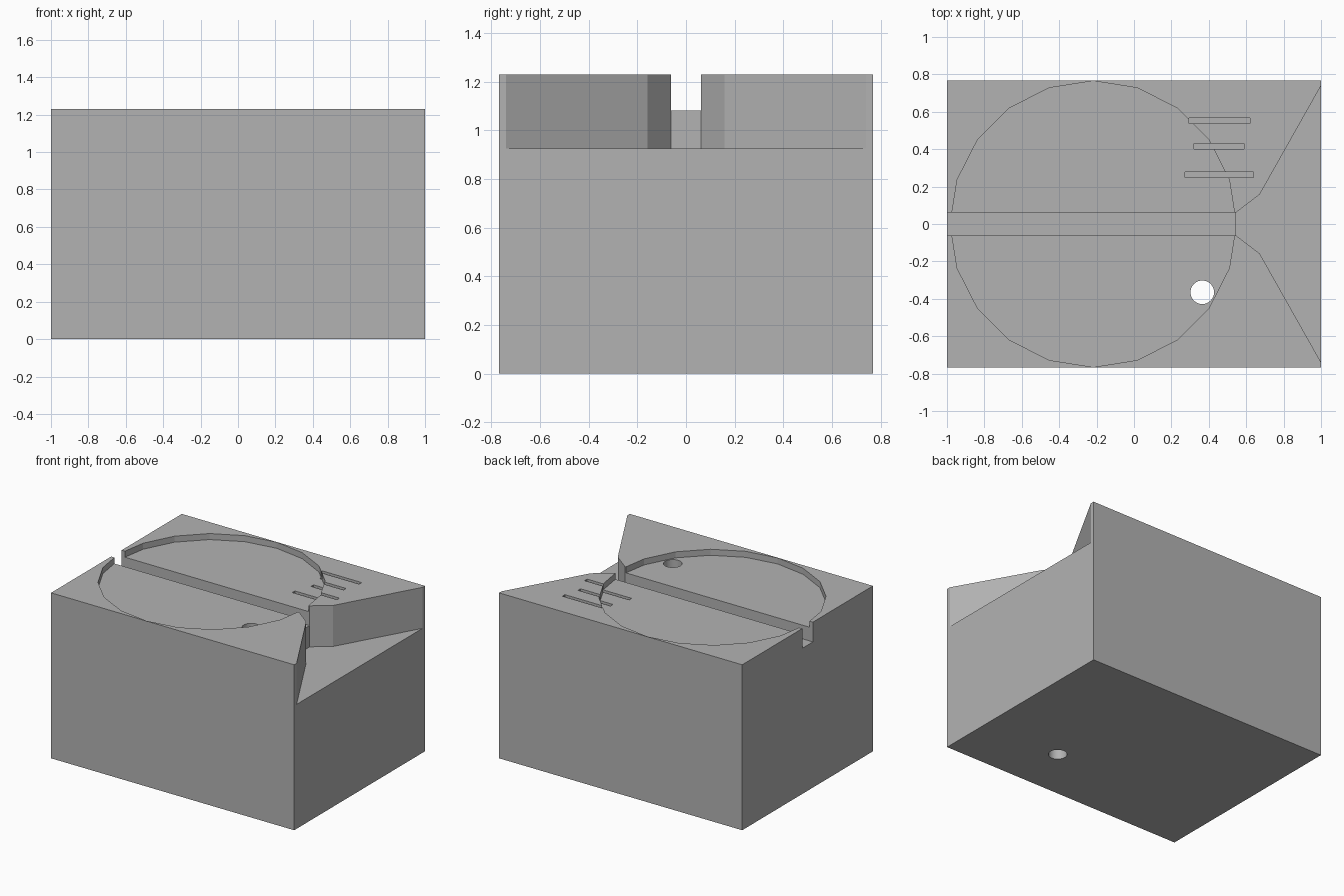
import bpy
import bmesh
from math import cos, sin, tau

default_cube = bpy.data.objects.get("Cube")
if default_cube:
    bpy.data.objects.remove(default_cube, do_unlink=True)

HALF_X, HALF_Y, TOP = 1.0, 0.768, 1.23
ABOVE = TOP + 0.1

grey = bpy.data.materials.new("plain grey")
grey.use_nodes = True
colour = (0.45, 0.45, 0.45, 1)
grey.diffuse_color = colour
grey.node_tree.nodes["Principled BSDF"].inputs["Base Color"].default_value = colour


def prism(name, outline, low, high):
    """Extrude a flat outline between two heights."""
    bm = bmesh.new()
    base = bm.faces.new([bm.verts.new((x, y, low)) for x, y in outline])
    grown = bmesh.ops.extrude_face_region(bm, geom=[base])["geom"]
    for v in grown:
        if isinstance(v, bmesh.types.BMVert):
            v.co.z = high
    bmesh.ops.recalc_face_normals(bm, faces=bm.faces)
    mesh = bpy.data.meshes.new(name)
    bm.to_mesh(mesh)
    bm.free()
    mesh.materials.append(grey)
    obj = bpy.data.objects.new(name, mesh)
    bpy.context.collection.objects.link(obj)
    return obj


def box(x0, x1, y0, y1):
    return [(x0, y0), (x1, y0), (x1, y1), (x0, y1)]


def circle(cx, cy, radius, sides):
    return [(cx + radius * cos(tau * i / sides), cy + radius * sin(tau * i / sides))
            for i in range(sides)]


def cut(target, name, outline, low, high=ABOVE):
    """Carve a prism out of the target, then drop the cutter."""
    cutter = prism(name, outline, low, high)
    cutter.hide_render = True
    mod = target.modifiers.new(name, 'BOOLEAN')
    mod.operation = 'DIFFERENCE'
    mod.solver = 'EXACT'
    mod.object = cutter
    bpy.context.view_layer.objects.active = target
    bpy.ops.object.modifier_apply(modifier=mod.name)
    bpy.data.objects.remove(cutter, do_unlink=True)


# Solid block
block = prism("block", box(-HALF_X, HALF_X, -HALF_Y, HALF_Y), 0, TOP)

# Shallow round recess and the long slot across it
cut(block, "round_recess", circle(-0.218, 0, 0.765, 20), TOP - 0.045)
cut(block, "long_slot", box(-1.1, 0.56, -0.062, 0.062), 1.083)

# Flared spout, mirrored about the centre line
side = [(0.546, 0.062), (0.672, 0.158), (1.02, 0.775)]
cut(block, "spout", side + [(x, -y) for x, y in reversed(side)], 0.925)

# Three narrow slits over the rim
for x0, x1, y in ((0.295, 0.62, 0.552), (0.32, 0.588, 0.415), (0.273, 0.64, 0.263)):
    cut(block, "slit", box(x0, x1, y - 0.015, y + 0.015), TOP - 0.08)

# Drain hole through the whole block
cut(block, "drain_hole", circle(0.365, -0.365, 0.063, 32), -0.1)

# Smooth only the round drain, keep all other edges crisp
bpy.ops.object.select_all(action='DESELECT')
block.select_set(True)
bpy.context.view_layer.objects.active = block
bpy.ops.object.shade_smooth_by_angle(angle=0.22)
